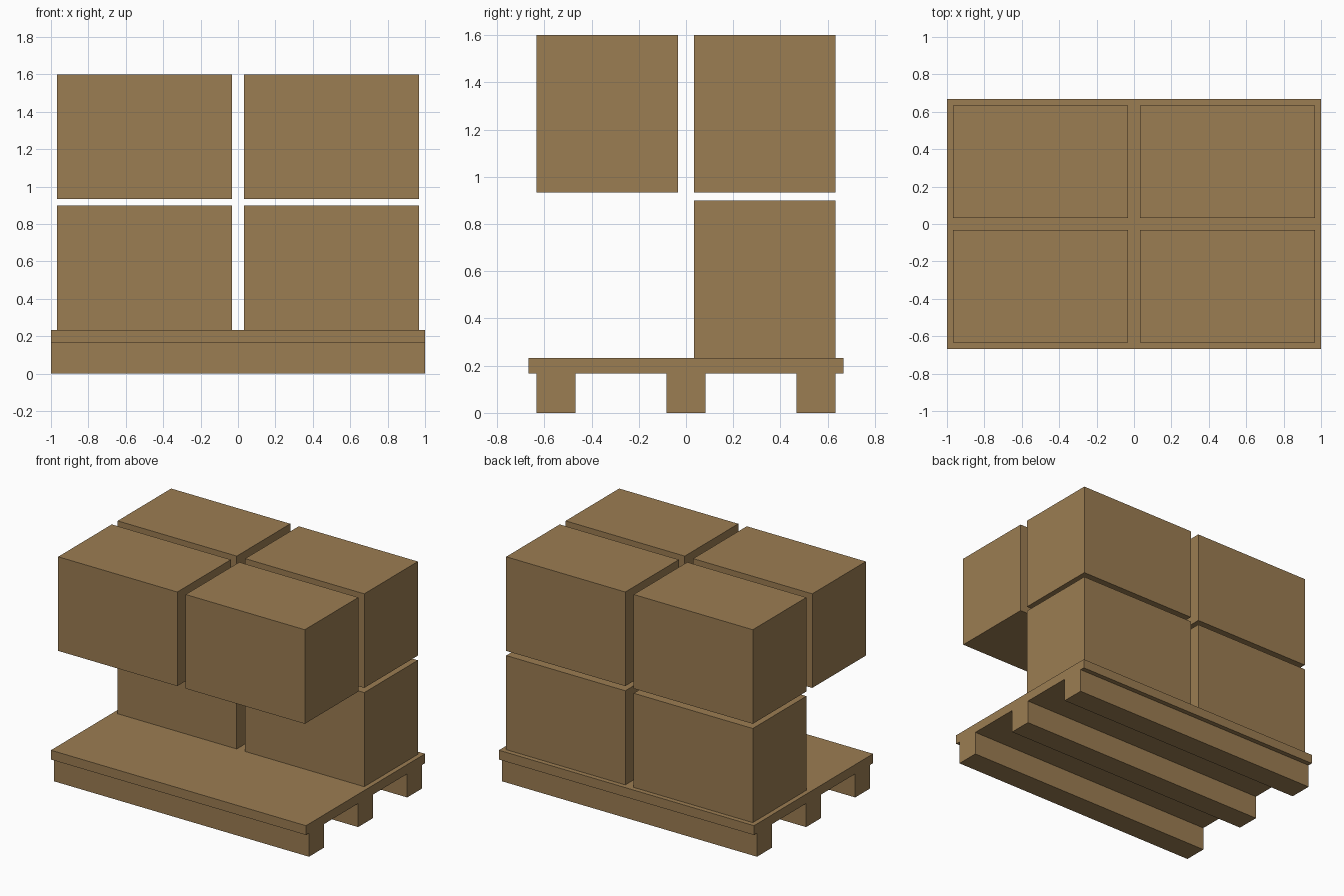
import bpy

if "Cube" in bpy.data.objects:
    bpy.data.objects.remove(bpy.data.objects["Cube"])

mat = bpy.data.materials.new("cardboard_brown")
mat.diffuse_color = (0.33, 0.205, 0.085, 1)
mat.use_nodes = True
mat.node_tree.nodes["Principled BSDF"].inputs["Base Color"].default_value = mat.diffuse_color


def box(name, lo, hi):
    """Axis-aligned box between two corners."""
    bpy.ops.mesh.primitive_cube_add(size=1, location=[(a + b) / 2 for a, b in zip(lo, hi)])
    ob = bpy.context.object
    ob.name = name
    ob.scale = [b - a for a, b in zip(lo, hi)]
    bpy.ops.object.transform_apply(location=False, rotation=False, scale=True)
    ob.data.materials.append(mat)
    return ob


# Pallet: deck on three full-length runners
box("pallet_deck", (-1, -0.667, 0.167), (1, 0.667, 0.233))
for label, y in (("front", -0.55), ("middle", 0), ("back", 0.55)):
    box(f"pallet_runner_{label}", (-1, y - 0.083, 0), (1, y + 0.083, 0.167))

# Cartons: back row only on the lower layer, both rows on the upper layer
for layer, z, rows in (("lower", 0.233, (1,)), ("upper", 0.933, (-1, 1))):
    for row in rows:
        for side in (-1, 1):
            x, y = side * 0.5, row * 0.333
            name = f"carton_{layer}_{'back' if row > 0 else 'front'}_{'right' if side > 0 else 'left'}"
            box(name, (x - 0.467, y - 0.3, z), (x + 0.467, y + 0.3, z + 0.667))
